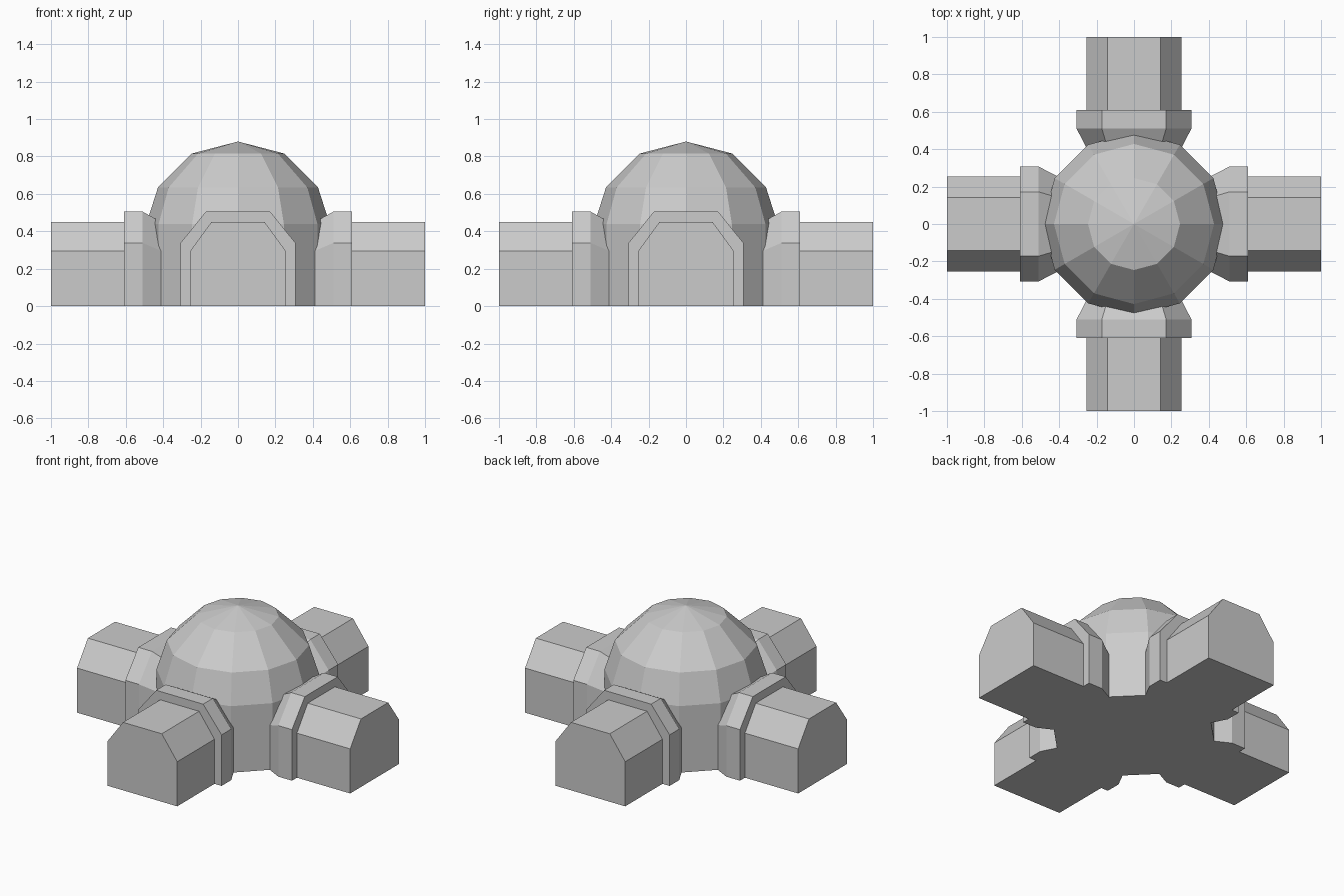
import bpy, bmesh, math
from mathutils import Matrix

if "Cube" in bpy.data.objects:
    bpy.data.objects.remove(bpy.data.objects["Cube"])

grey = bpy.data.materials.new("plain grey")
grey.diffuse_color = (0.6, 0.6, 0.6, 1)
grey.use_nodes = True
grey.node_tree.nodes["Principled BSDF"].inputs["Base Color"].default_value = grey.diffuse_color


def loft(name, sections, tip=None):
    """Skin a list of equal-length point rings, capping both ends."""
    bm = bmesh.new()
    rings = [[bm.verts.new(p) for p in s] for s in sections]
    n = len(rings[0])
    for a, b in zip(rings, rings[1:]):
        for i in range(n):
            j = (i + 1) % n
            bm.faces.new((a[i], a[j], b[j], b[i]))
    bm.faces.new(rings[0][::-1])
    if tip:
        t = bm.verts.new(tip)
        for i in range(n):
            bm.faces.new((rings[-1][i], rings[-1][(i + 1) % n], t))
    else:
        bm.faces.new(rings[-1])
    bmesh.ops.recalc_face_normals(bm, faces=bm.faces[:])
    mesh = bpy.data.meshes.new(name)
    bm.to_mesh(mesh)
    bm.free()
    mesh.materials.append(grey)
    obj = bpy.data.objects.new(name, mesh)
    bpy.context.collection.objects.link(obj)
    return obj


def ring(r, z):
    return [(r * math.cos(math.tau * i / 12), r * math.sin(math.tau * i / 12), z)
            for i in range(12)]


def section(x, half, wall, top_half, height):
    """Corridor cross-section: upright walls, sloped shoulders, flat roof."""
    return [(x, -half, 0), (x, half, 0), (x, half, wall),
            (x, top_half, height), (x, -top_half, height), (x, -half, wall)]


# Central twelve-sided dome on an upright wall
loft("dome", [ring(0.49, 0), ring(0.49, 0.44), ring(0.428, 0.634),
              ring(0.246, 0.816)], tip=(0, 0, 0.88))

# Four corridors, each with a raised collar that tapers into the dome
tube = (0.255, 0.295, 0.142, 0.45)
collar = (0.307, 0.338, 0.172, 0.505)
for name, turn in (("right", 0), ("back", 90), ("left", 180), ("front", 270)):
    arm = loft(name + "_corridor", [
        section(0.39, 0.245, 0.286, 0.136, 0.439),
        section(0.51, *collar),
        section(0.61, *collar),
        section(0.61, *tube),
        section(1.0, *tube)])
    arm.data.transform(Matrix.Rotation(math.radians(turn), 4, "Z"))
